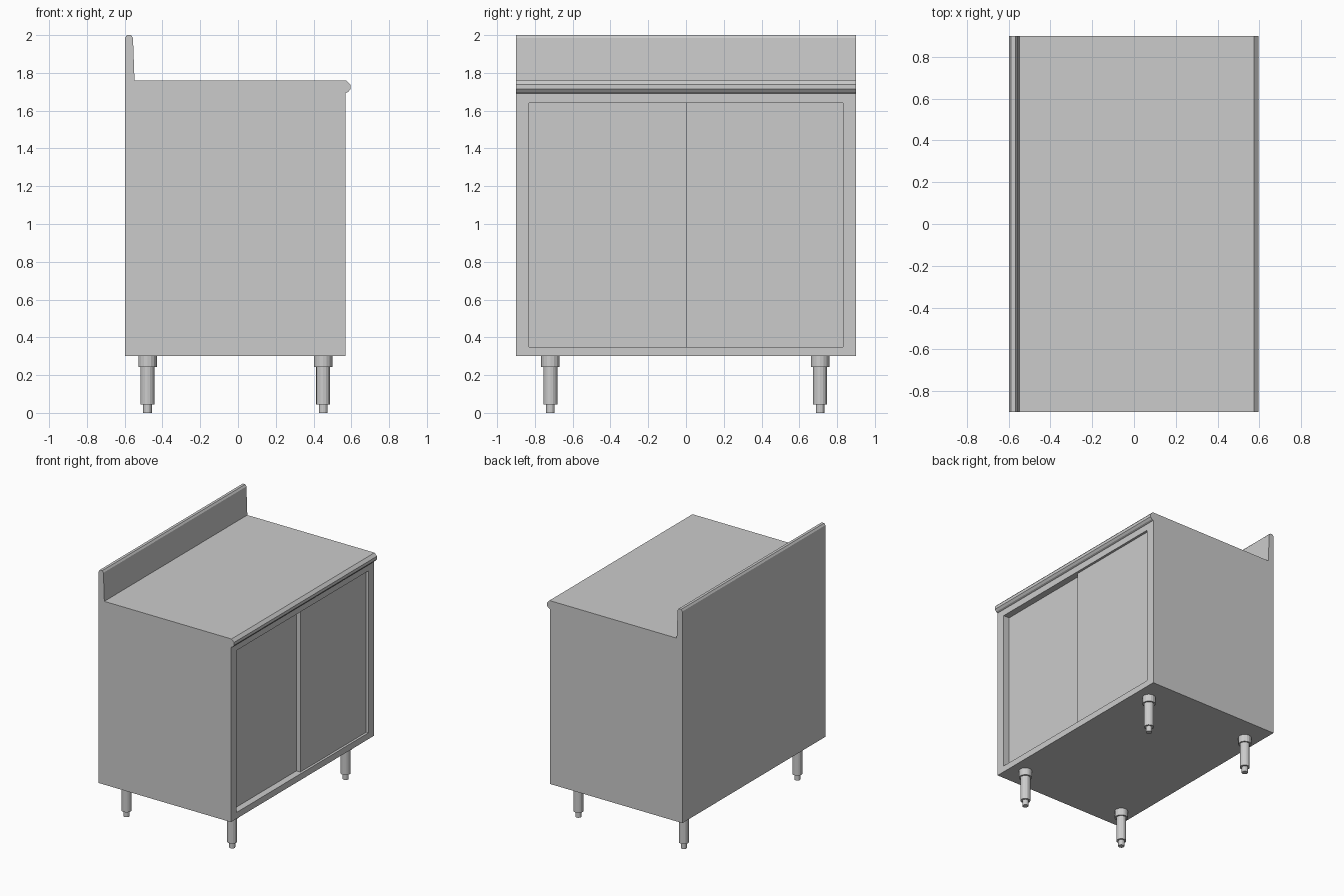
import bpy, bmesh
from mathutils import Matrix

if "Cube" in bpy.data.objects:
    bpy.data.objects.remove(bpy.data.objects["Cube"])


def finish(name, bm):
    bmesh.ops.recalc_face_normals(bm, faces=bm.faces)
    mesh = bpy.data.meshes.new(name)
    bm.to_mesh(mesh)
    bm.free()
    obj = bpy.data.objects.new(name, mesh)
    bpy.context.collection.objects.link(obj)
    return obj


def box(name, lo, hi):
    bm = bmesh.new()
    bmesh.ops.create_cube(bm, size=1)
    for v in bm.verts:
        v.co = [lo[i] + (v.co[i] + 0.5) * (hi[i] - lo[i]) for i in range(3)]
    return finish(name, bm)


# Cabinet body: side profile with backsplash and rolled front edge
profile = [
    (-0.598, 0.30), (0.568, 0.30), (0.568, 1.692), (0.582, 1.698),
    (0.595, 1.714), (0.595, 1.738), (0.573, 1.76), (-0.548, 1.76),
    (-0.556, 1.985), (-0.566, 2.0), (-0.588, 2.0), (-0.598, 1.985),
]
bm = bmesh.new()
face = bm.faces.new([bm.verts.new((x, -0.9, z)) for x, z in profile])
ext = bmesh.ops.extrude_face_region(bm, geom=[face])
verts = [g for g in ext["geom"] if isinstance(g, bmesh.types.BMVert)]
bmesh.ops.translate(bm, verts=verts, vec=(0, 1.8, 0))
body = finish("cabinet_body", bm)

# Door opening
cutter = box("door_opening_cutter", (0.485, -0.83, 0.35), (0.7, 0.83, 1.64))
cutter.hide_render = True
cutter.hide_set(True)
cutter.display_type = 'WIRE'
mod = body.modifiers.new("door_opening", 'BOOLEAN')
mod.operation = 'DIFFERENCE'
mod.solver = 'EXACT'
mod.object = cutter

# Sliding doors on two tracks
box("inner_sliding_door", (0.485, -0.83, 0.35), (0.515, 0.0, 1.64))
box("outer_sliding_door", (0.515, 0.0, 0.35), (0.549, 0.83, 1.64))

# Stepped legs: collar, tube and adjustable foot
for x, side in ((-0.479, "rear"), (0.451, "front")):
    for y, end in ((-0.718, "left"), (0.71, "right")):
        bm = bmesh.new()
        for r, z0, z1 in ((0.049, 0.242, 0.30), (0.037, 0.045, 0.242), (0.023, 0.0, 0.045)):
            bmesh.ops.create_cone(
                bm, cap_ends=True, segments=16, radius1=r, radius2=r, depth=z1 - z0,
                matrix=Matrix.Translation((x, y, (z0 + z1) / 2)))
        finish(f"{side}_{end}_leg", bm)
